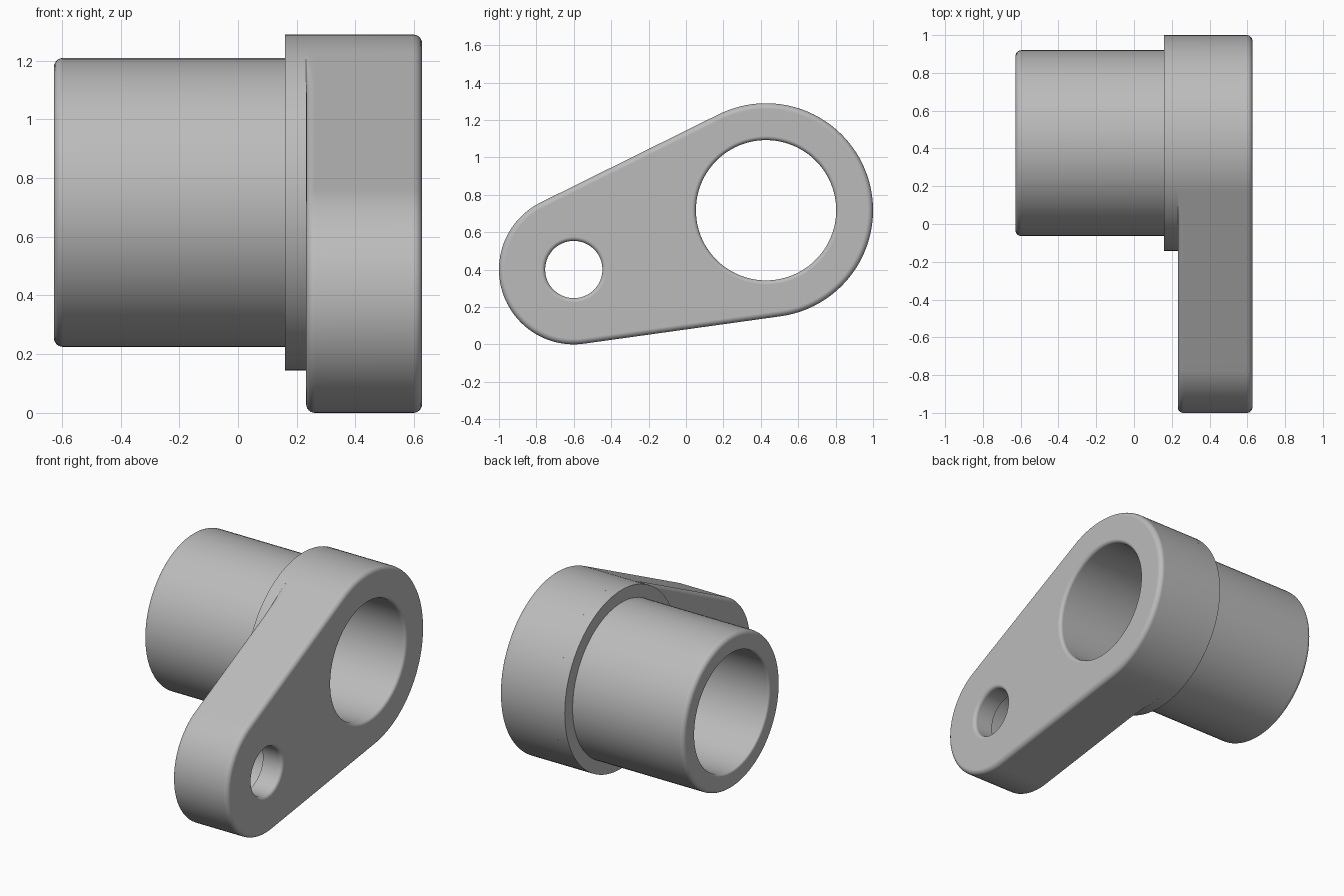
import bpy, bmesh, math
from mathutils import Vector

if "Cube" in bpy.data.objects:
    bpy.data.objects.remove(bpy.data.objects["Cube"], do_unlink=True)

# Single plain metal colour
metal = bpy.data.materials.new("plain grey metal")
metal.use_nodes = True
GREY = (0.5, 0.5, 0.5, 1)
metal.diffuse_color = GREY
metal.node_tree.nodes["Principled BSDF"].inputs["Base Color"].default_value = GREY

BIG, BIG_R = Vector((0, 0.428, 0.717)), 0.572
SMALL, SMALL_R = Vector((0, -0.6, 0.4)), 0.4
BORE_R, PIN_R = 0.375, 0.153
END, PLATE_BACK, FLANGE_BACK = 0.627, 0.232, 0.16
FILLET, SEGS, STEPS = 0.03, 96, 6


def radial(angle):
    return Vector((0, math.cos(angle), math.sin(angle)))


def loft(name, rings, wrap=False):
    """Bridge matching rings; cap the ends, or join last to first."""
    bm = bmesh.new()
    loops = [[bm.verts.new(p) for p in ring] for ring in rings]
    pairs = list(zip(loops, loops[1:]))
    if wrap:
        pairs.append((loops[-1], loops[0]))
    else:
        bm.faces.new(loops[0])
        bm.faces.new(loops[-1])
    for a, b in pairs:
        for i in range(len(a)):
            j = (i + 1) % len(a)
            bm.faces.new((a[i], a[j], b[j], b[i]))
    bmesh.ops.recalc_face_normals(bm, faces=bm.faces)
    mesh = bpy.data.meshes.new(name)
    bm.to_mesh(mesh)
    bm.free()
    mesh.materials.append(metal)
    obj = bpy.data.objects.new(name, mesh)
    bpy.context.collection.objects.link(obj)
    return obj


def lathe(name, profile, centre, wrap=False):
    """Turn an (x, radius) profile around an axis parallel to x."""
    turn = [radial(math.tau * i / SEGS) for i in range(SEGS)]
    return loft(name, [[centre + Vector((x, 0, 0)) + n * r for n in turn]
                       for x, r in profile], wrap)


def quarter(start, stop):
    return [start + (stop - start) * i / STEPS for i in range(STEPS + 1)]


def activate(obj):
    bpy.ops.object.select_all(action='DESELECT')
    obj.select_set(True)
    bpy.context.view_layer.objects.active = obj


def finish(obj):
    activate(obj)
    bpy.ops.object.shade_smooth_by_angle(angle=math.radians(32))
    weighted = obj.modifiers.new("even shading", 'WEIGHTED_NORMAL')
    weighted.keep_sharp = True


def cut(obj, cutter):
    activate(obj)
    mod = obj.modifiers.new("hole", 'BOOLEAN')
    mod.operation, mod.solver, mod.object = 'DIFFERENCE', 'EXACT', cutter
    bpy.ops.object.modifier_apply(modifier=mod.name)
    bpy.data.objects.remove(cutter, do_unlink=True)


# Lever plate outline: two arcs joined by tangents (centre, radius, angle, back fillet weight)
axis = SMALL - BIG
length = axis.length
phi = math.atan2(axis.z, axis.y)
spread = math.acos((BIG_R - SMALL_R) / length)


def tangent(t, angle):
    s = min(1, t * length / 0.3)
    return (BIG.lerp(SMALL, t), BIG_R + (SMALL_R - BIG_R) * t, angle, s * s * (3 - 2 * s))


def arc(centre, radius, start, stop, weight, n=64):
    return [(centre, radius, start + (stop - start) * i / n, weight) for i in range(n + 1)]


N = 24
outline = arc(BIG, BIG_R, phi + spread, phi - spread + math.tau, 0)
outline += [tangent(i / N, phi - spread) for i in range(1, N)]
outline += arc(SMALL, SMALL_R, phi - spread, phi + spread, 1)
outline += [tangent(1 - i / N, phi + spread) for i in range(1, N)]


def section(x, inset, faded):
    return [c + Vector((x, 0, 0)) + radial(a) * (r - inset * (w if faded else 1))
            for c, r, a, w in outline]


rings = [section(PLATE_BACK + FILLET * (1 - math.sin(t)), FILLET * (1 - math.cos(t)), True)
         for t in quarter(math.pi / 2, 0)]
rings += [section(END - FILLET * (1 - math.sin(t)), FILLET * (1 - math.cos(t)), False)
          for t in quarter(0, math.pi / 2)]
plate = loft("lever_plate", rings)


# Round-lipped main bore and pin hole, the latter widened from behind
def lip(radius, f=0.022):
    return [(END - f * (1 - math.sin(t)), radius + f * (1 - math.cos(t)))
            for t in quarter(0, math.pi / 2)]


def hole(name, start, radius, centre):
    rim = lip(radius)
    return lathe(name, start + rim + [(END + 0.1, rim[-1][1])], centre)


cut(plate, hole("bore_cutter", [(0, BORE_R)], BORE_R, BIG))
cut(plate, hole("pin_cutter", [(0, 0.2), (0.49, 0.2), (0.49, PIN_R)], PIN_R, SMALL))
finish(plate)

# Hollow barrel with its shoulder flange
BARREL_R = 0.492
profile = [(-x, r) for x, r in lip(BORE_R, 0.015)]
profile += [(-END + FILLET * (1 - math.sin(t)), BARREL_R - FILLET * (1 - math.cos(t)))
            for t in quarter(math.pi / 2, 0)]
profile += [(FLANGE_BACK, BARREL_R), (FLANGE_BACK, BIG_R),
            (PLATE_BACK, BIG_R), (PLATE_BACK, BORE_R)]
finish(lathe("barrel", profile, BIG, wrap=True))
